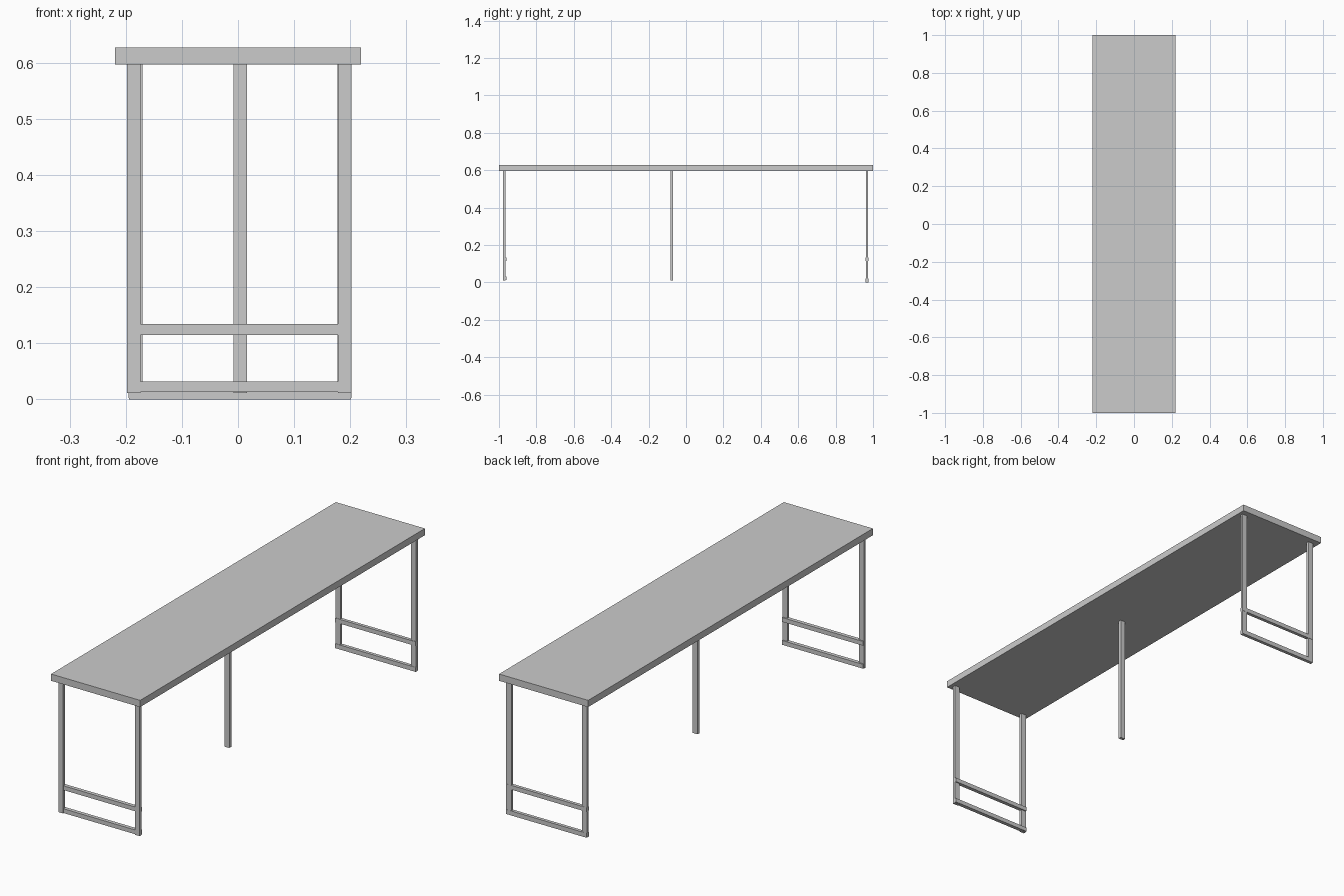
import bpy

if "Cube" in bpy.data.objects:
    bpy.data.objects.remove(bpy.data.objects["Cube"])


def box(name, x, y, z):
    """Box spanning the given (min, max) ranges."""
    spans = (x, y, z)
    bpy.ops.mesh.primitive_cube_add(size=1, location=[(a + b) / 2 for a, b in spans])
    ob = bpy.context.object
    ob.name = name
    ob.scale = [b - a for a, b in spans]
    bpy.ops.object.transform_apply(location=False, rotation=False, scale=True)
    return ob


TOP_Z = 0.597

# Table top
box("table_top", (-0.219, 0.219), (-1, 1), (TOP_Z, 0.627))

# Single centre support
box("middle_leg", (-0.008, 0.016), (-0.084, -0.070), (0.011, TOP_Z))

# End frames: two legs, a foot rail and a stretcher each
frames = [
    # name, left leg x, right leg x, leg y, rail y, leg bottom, foot rail z
    ("front", (-0.198, -0.174), (0.178, 0.202), (-0.979, -0.966), (-0.978, -0.961), 0.011, (0.013, 0.032)),
    ("back", (-0.195, -0.170), (0.177, 0.202), (0.962, 0.974), (0.960, 0.975), 0.002, (0.0, 0.020)),
]
for name, left, right, leg_y, rail_y, bottom, foot_z in frames:
    box(name + "_left_leg", left, leg_y, (bottom, TOP_Z))
    box(name + "_right_leg", right, leg_y, (bottom, TOP_Z))
    rail_x = (left[0] + 0.001, right[1] - 0.0005)
    box(name + "_foot_rail", rail_x, rail_y, foot_z)
    box(name + "_stretcher", rail_x, rail_y, (0.115, 0.134))
